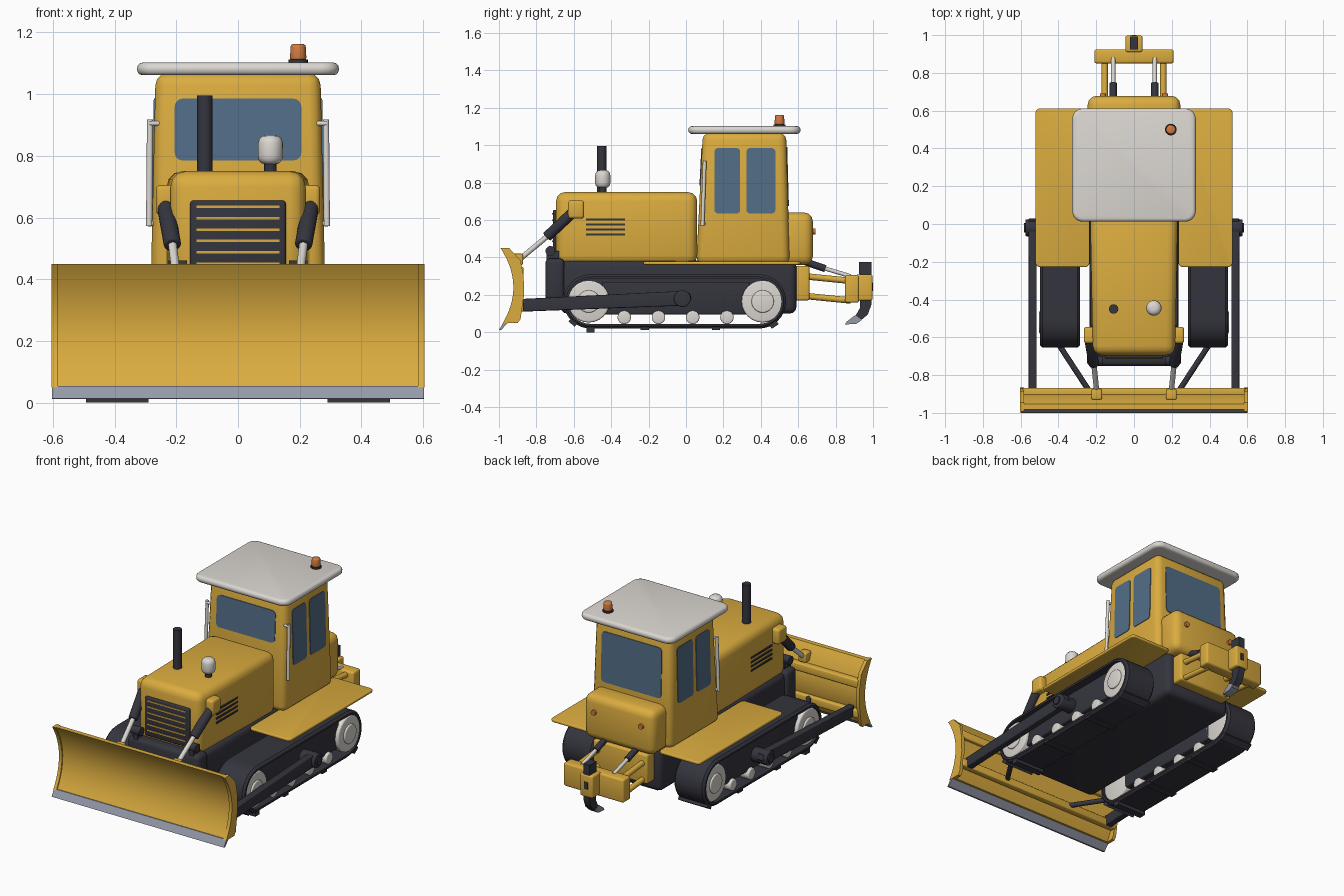
import bpy, bmesh, math
from mathutils import Vector, Matrix

old = bpy.data.objects.get("Cube")
if old:
    bpy.data.objects.remove(old, do_unlink=True)


def material(name, r, g, b):
    m = bpy.data.materials.new(name)
    m.use_nodes = True
    m.diffuse_color = (r, g, b, 1)
    m.node_tree.nodes["Principled BSDF"].inputs["Base Color"].default_value = (r, g, b, 1)
    return m


YELLOW = material("yellow paint", .71, .415, .05)
DARK = material("dark charcoal", .035, .035, .048)
WHITE = material("off white", .71, .68, .64)
GLASS = material("blue glass", .085, .155, .245)
ORANGE = material("orange lamp", .66, .20, .05)
STEEL = material("grey steel", .30, .32, .39)


def finish(name, bm, mat):
    bmesh.ops.recalc_face_normals(bm, faces=bm.faces[:])
    me = bpy.data.meshes.new(name)
    bm.to_mesh(me)
    bm.free()
    me.materials.append(mat)
    for p in me.polygons:
        p.use_smooth = True
    me.set_sharp_from_angle(angle=math.radians(40))
    ob = bpy.data.objects.new(name, me)
    bpy.context.collection.objects.link(ob)


def round_edges(bm, edges, width):
    if width:
        bmesh.ops.bevel(bm, geom=edges, offset=width, segments=3, profile=.5,
                        affect='EDGES', clamp_overlap=True)


def rims(bm):
    return [e for e in bm.edges if any(len(f.verts) > 4 for f in e.link_faces)]


def box(name, x, y, z, mat, bevel=0, top=None, front=1):
    """Box from ranges; top gives other ranges above, front scales the width there."""
    bm = bmesh.new()
    bmesh.ops.create_cube(bm, size=1)
    for v in bm.verts:
        rx, ry = top if top and v.co.z > 0 else (x, y)
        width = front if v.co.y < 0 else 1
        v.co = (rx[v.co.x > 0] * width, ry[v.co.y > 0], z[v.co.z > 0])
    round_edges(bm, bm.edges[:], bevel)
    finish(name, bm, mat)


def cyl(name, a, b, r, mat, r2=None, bevel=0):
    a, b = Vector(a), Vector(b)
    d = b - a
    bm = bmesh.new()
    bmesh.ops.create_cone(bm, cap_ends=True, segments=24, radius1=r,
                          radius2=r if r2 is None else r2, depth=d.length)
    round_edges(bm, rims(bm), bevel)
    turn = d.to_track_quat('Z', 'Y').to_matrix().to_4x4()
    bm.transform(Matrix.Translation((a + b) / 2) @ turn)
    finish(name, bm, mat)


def prism(name, outline, vec, mat, bevel=0):
    """Extrude a flat 3D outline along a vector."""
    bm = bmesh.new()
    face = bm.faces.new([bm.verts.new(p) for p in outline])
    new = bmesh.ops.extrude_face_region(bm, geom=[face], use_keep_orig=True)
    bmesh.ops.translate(bm, vec=vec, verts=[g for g in new["geom"] if isinstance(g, bmesh.types.BMVert)])
    bmesh.ops.recalc_face_normals(bm, faces=bm.faces[:])
    round_edges(bm, rims(bm), bevel)
    finish(name, bm, mat)


def loft(name, sections, mat):
    """Closed loop of closed cross-sections."""
    bm = bmesh.new()
    rows = [[bm.verts.new(p) for p in s] for s in sections]
    n, m = len(rows), len(rows[0])
    for i in range(n):
        for j in range(m):
            k, l = (i + 1) % n, (j + 1) % m
            bm.faces.new((rows[i][j], rows[i][l], rows[k][l], rows[k][j]))
    finish(name, bm, mat)


def rounded(u, v, r, steps=4):
    pts = []
    for q, (cu, cv) in enumerate(((u[1] - r, v[1] - r), (u[0] + r, v[1] - r),
                                  (u[0] + r, v[0] + r), (u[1] - r, v[0] + r))):
        for i in range(steps + 1):
            t = (q + i / steps) * math.pi / 2
            pts.append((cu + r * math.cos(t), cv + r * math.sin(t)))
    return pts


# Chassis and hood
box("chassis", (-.235, .235), (-.67, .59), (.1, .385), DARK, .035)
box("front_guard", (-.25, .25), (-.752, -.65), (.17, .395), DARK, .025)
box("hood", (-.232, .232), (-.695, .06), (.36, .75), YELLOW, .05, front=.94)
box("grille", (-.155, .155), (-.712, -.68), (.41, .655), DARK, .01)
for i in range(6):
    z = .635 - i * .037
    box(f"grille_slat_{i + 1}", (-.135, .135), (-.716, -.70), (z - .004, z + .004), YELLOW)
cyl("exhaust_stack", (-.108, -.45, .72), (-.108, -.45, .995), .025, DARK)
cyl("air_intake_stem", (.105, -.445, .72), (.105, -.445, .79), .02, DARK)
cyl("air_intake_bulb", (.105, -.445, .772), (.105, -.445, .867), .041, WHITE, .04, .026)

# Cab, roof and rear tank
box("cab", (-.283, .283), (.055, .555), (.365, 1.068), YELLOW, .04, ((-.267, .267), (.09, .535)))
prism("roof", [(x, y, 1.061) for x, y in rounded((-.327, .327), (.012, .612), .055)],
      (0, 0, .041), WHITE, .018)
box("rear_tank", (-.245, .245), (.5, .678), (.36, .64), YELLOW, .045)
cyl("beacon_base", (.195, .5, 1.09), (.195, .5, 1.112), .031, DARK)
cyl("beacon_lamp", (.195, .5, 1.11), (.195, .5, 1.162), .027, ORANGE, .024, .008)

# Cab windows follow the slope of each wall
prism("front_window", [(x, .055 + (z - .37) * .05 - .004, z)
      for x, z in rounded((-.205, .205), (.785, .985), .025)], (0, .009, 0), GLASS)
prism("rear_window", [(x, .555 - (z - .37) * .0285 + .004, z)
      for x, z in rounded((-.21, .21), (.675, .99), .025)], (0, -.009, 0), GLASS)
for s, side in ((1, "left"), (-1, "right")):
    for n, span in (("front", (.152, .29)), ("rear", (.323, .478))):
        prism(f"{side}_{n}_side_window", [(s * (.283 - (z - .365) * .0228 + .004), y, z)
              for y, z in rounded(span, (.635, .985), .02)], (-s * .009, 0, 0), GLASS)


def capsule(r):
    pts = []
    for c, start in ((.39, -90), (-.51, 90)):
        for i in range(17):
            t = math.radians(start + i * 180 / 16)
            pts.append((c + r * math.cos(t), .165 + r * math.sin(t)))
    return pts


def face_y(z):
    """Curved front of the blade."""
    return -.915 - 1.55 * (z - .24) ** 2


blade_z = [.05 + .4 * i / 14 for i in range(15)]
end_back = [(-.945, .45), (-.885, .385), (-.868, .3), (-.866, .2), (-.885, .07), (-.9, .05)]

for s, side in ((1, "left"), (-1, "right")):
    def X(a, b):
        return tuple(sorted((s * a, s * b)))

    # Track belt, wheels, rollers, frame and cleats
    outer, mid, inner = capsule(.145), capsule(.132), capsule(.12)
    loft(f"{side}_track_belt", [[(s * .285, *m), (s * .298, *o), (s * .485, *o), (s * .498, *m),
         (s * .498, *i), (s * .285, *i)] for o, m, i in zip(outer, mid, inner)], DARK)
    box(f"{side}_track_frame", X(.3, .47), (-.45, .34), (.095, .27), DARK, .01)
    for n, y in (("front", -.52), ("rear", .41)):
        cyl(f"{side}_{n}_wheel", (s * .3, y, .165), (s * .492, y, .165), .113, WHITE, bevel=.01)
        cyl(f"{side}_{n}_wheel_hub", (s * .48, y, .165), (s * .502, y, .165), .06, WHITE, bevel=.006)
    for i in range(4):
        y = -.33 + i * .183
        cyl(f"{side}_roller_{i + 1}", (s * .3, y, .08), (s * .488, y, .08), .036, WHITE, bevel=.008)
    for i, (y, angle, h) in enumerate(((-.51, -40, .158), (-.51, 0, .165), (-.22, 0, .152),
                                       (.16, 0, .152), (.39, 33, .16))):
        along = Vector((0, math.cos(math.radians(angle)), math.sin(math.radians(angle))))
        down = Vector((0, along.z, -along.y))
        base = Vector((s * .29, y, .165))
        prism(f"{side}_track_cleat_{i + 1}", [base + along * a + down * d for a, d in
              ((-.022, .135), (.022, .135), (.022, h), (-.022, h))], (s * .203, 0, 0), DARK)

    # Fender, hood vents and handrail
    prism(f"{side}_fender", [(s * x, y, .361) for x, y in rounded((.235, .522), (-.228, .612), .025)],
          (0, 0, .018), YELLOW, .006)
    for i in range(4):
        z = .522 + i * .027
        box(f"{side}_hood_vent_{i + 1}", X(.2, .229), (-.535, -.325), (z - .005, z + .005), DARK)
    cyl(f"{side}_handrail", (s * .288, .088, .572), (s * .285, .1, .917), .01, WHITE)
    for n, z in (("lower", .58), ("upper", .905)):
        cyl(f"{side}_{n}_rail_stay", (s * .25, .1, z), (s * .288, .095, z), .008, WHITE)
    cyl(f"{side}_tail_lamp", (s * .165, .67, .54), (s * .165, .692, .54), .016, ORANGE)

    # Blade lift cylinder
    box(f"{side}_lift_bracket", X(.2, .266), (-.632, -.545), (.608, .705), YELLOW, .015)
    top, joint, end = (s * .238, -.59, .655), (s * .212, -.745, .51), (s * .197, -.89, .39)
    cyl(f"{side}_lift_cylinder", top, joint, .028, DARK, bevel=.006)
    cyl(f"{side}_lift_rod", joint, end, .014, WHITE)
    box(f"{side}_blade_lug", X(.17, .225), (-.93, -.872), (.36, .42), YELLOW, .008)
    cyl(f"{side}_guard_pivot", (s * .165, -.725, .435), (s * .225, -.725, .435), .026, DARK)
    box(f"{side}_guard_bracket", X(.18, .21), (-.745, -.68), (.38, .435), DARK)

    # Blade push arm, pivot and brace
    prism(f"{side}_push_arm", [(s * .515, y, z) for y, z in
          ((-.885, .11), (-.885, .178), (-.04, .22), (.02, .21), (.03, .18), (.01, .15), (-.04, .142))],
          (s * .043, 0, 0), DARK, .006)
    cyl(f"{side}_push_arm_pivot", (s * .46, -.02, .18), (s * .575, -.02, .18), .045, DARK, bevel=.006)
    cyl(f"{side}_pivot_cap", (s * .57, -.02, .18), (s * .583, -.02, .18), .026, DARK)
    cyl(f"{side}_blade_brace", (s * .41, -.62, .145), (s * .24, -.88, .145), .015, DARK)

    # Blade end plate
    prism(f"{side}_blade_end", [(s * .583, face_y(z) - .008, z) for z in blade_z] +
          [(s * .583, y, z) for y, z in end_back], (s * .021, 0, 0), YELLOW)

    # Ripper links and cylinder
    for n, z in (("lower", .195), ("upper", .30)):
        cyl(f"{side}_{n}_ripper_link", (s * .155, .63, z), (s * .155, .88, z - .025), .017, YELLOW)
    cyl(f"{side}_ripper_cylinder", (s * .11, .6, .39), (s * .11, .745, .34), .019, DARK)
    cyl(f"{side}_ripper_rod", (s * .11, .74, .342), (s * .11, .88, .30), .011, WHITE)

# Blade
prism("blade_moldboard", [(-.595, face_y(z), z) for z in blade_z] +
      [(-.595, face_y(z) + .03, z) for z in reversed(blade_z)], (1.19, 0, 0), YELLOW)
for n, z in (("lower", .11), ("upper", .30)):
    box(f"{n}_blade_rib", (-.59, .59), (-.91, -.868), (z, z + .05), YELLOW, .008)
prism("cutting_edge", [(-.602, -.975, .054), (-.602, -1, .013), (-.602, -.988, .012), (-.602, -.95, .054)],
      (1.204, 0, 0), STEEL)

# Ripper
box("ripper_mount", (-.19, .19), (.57, .66), (.17, .355), YELLOW, .012)
box("ripper_beam", (-.21, .21), (.85, .925), (.158, .305), YELLOW, .012)
box("ripper_sleeve", (-.045, .045), (.91, .997), (.17, .31), YELLOW, .01)
box("shank_lock", (-.012, .012), (.98, 1), (.22, .265), DARK)
shank = [(.925, .375), (.992, .375), (.992, .15), (.972, .095), (.925, .055), (.905, .085), (.93, .13)]
prism("ripper_shank", [(-.022, y, z) for y, z in shank], (.044, 0, 0), DARK)
tip = [(.94, .066), (.91, .045), (.85, .042), (.86, .058), (.905, .092)]
prism("ripper_tip", [(-.026, y, z) for y, z in tip], (.052, 0, 0), STEEL)
